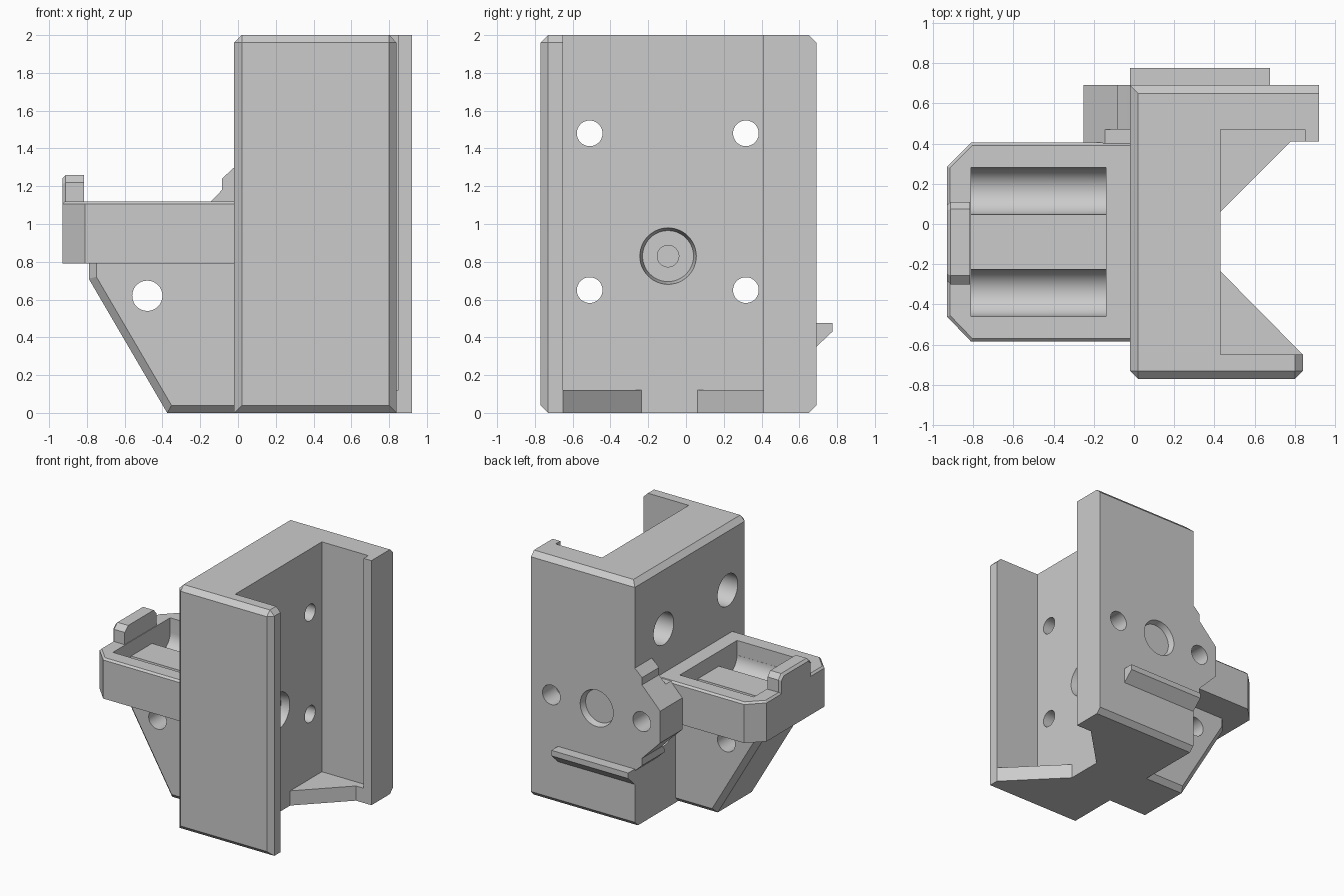
import bpy, bmesh, math
from mathutils import Matrix, Vector

cube = bpy.data.objects.get("Cube")
if cube:
    bpy.data.objects.remove(cube, do_unlink=True)

grey = bpy.data.materials.new("light grey plastic")
grey.use_nodes = True
grey.diffuse_color = (0.6, 0.6, 0.6, 1)
grey.node_tree.nodes["Principled BSDF"].inputs["Base Color"].default_value = (0.6, 0.6, 0.6, 1)


def make(name, bm):
    bmesh.ops.recalc_face_normals(bm, faces=bm.faces)
    mesh = bpy.data.meshes.new(name)
    bm.to_mesh(mesh)
    bm.free()
    mesh.materials.append(grey)
    obj = bpy.data.objects.new(name, mesh)
    bpy.context.collection.objects.link(obj)
    return obj


def prism(name, outline, axis, start, end, bevel=0, rule=None):
    """Extrude an outline along an axis, then chamfer edges picked by rule(mid, direction)."""
    place = {"x": lambda p, q, t: (t, p, q),
             "y": lambda p, q, t: (p, t, q),
             "z": lambda p, q, t: (p, q, t)}[axis]
    bm = bmesh.new()
    face = bm.faces.new([bm.verts.new(place(p, q, start)) for p, q in outline])
    ext = bmesh.ops.extrude_face_region(bm, geom=[face], use_keep_orig=True)
    moved = [v for v in ext["geom"] if isinstance(v, bmesh.types.BMVert)]
    bmesh.ops.translate(bm, verts=moved, vec=place(0, 0, end - start))
    bmesh.ops.recalc_face_normals(bm, faces=bm.faces)
    if bevel:
        edges = [e for e in bm.edges
                 if rule((e.verts[0].co + e.verts[1].co) / 2,
                         (e.verts[1].co - e.verts[0].co).normalized())]
        bmesh.ops.bevel(bm, geom=edges, offset=bevel, offset_type="OFFSET",
                        segments=1, profile=0.5, affect="EDGES")
    return make(name, bm)


def box(name, x, y, z):
    return prism(name, [(x[0], y[0]), (x[1], y[0]), (x[1], y[1]), (x[0], y[1])], "z", *z)


def rod(axis, centre, start, end, r1, r2=None):
    """Cylinder or cone cutter along x or y; centre is the other two coordinates."""
    bm = bmesh.new()
    bmesh.ops.create_cone(bm, cap_ends=True, segments=48, radius1=r1,
                          radius2=r1 if r2 is None else r2, depth=abs(end - start))
    way = Vector((1, 0, 0) if axis == "x" else (0, 1, 0)) * (1 if end > start else -1)
    mid = (start + end) / 2
    pos = (mid, *centre) if axis == "x" else (centre[0], mid, centre[1])
    turn = Vector((0, 0, 1)).rotation_difference(way).to_matrix().to_4x4()
    bmesh.ops.transform(bm, matrix=Matrix.Translation(pos) @ turn, verts=bm.verts)
    return make("cutter", bm)


def cut(targets, cutter):
    for obj in targets:
        mod = obj.modifiers.new("cut", "BOOLEAN")
        mod.operation = "DIFFERENCE"
        mod.solver = "EXACT"
        mod.object = cutter
        bpy.context.view_layer.objects.active = obj
        bpy.ops.object.modifier_apply(modifier=mod.name)
    bpy.data.objects.remove(cutter, do_unlink=True)


def near(a, b):
    return abs(a - b) < 0.002


# Channel-shaped main body, open towards +x
LEFT, FRONT, BACK = -0.02, -0.77, 0.69


def body_edges(m, d):
    if abs(d.z) > 0.9:
        return near(m.y, FRONT)
    if near(m.y, FRONT) or near(m.y, BACK):
        return True
    return m.z > 1.9 and (near(m.x, LEFT) or near(m.x, 0.84))


body = prism("channel_body", [(LEFT, FRONT), (0.84, FRONT), (0.84, -0.65), (0.43, -0.65),
                              (0.43, 0.47), (0.85, 0.47), (0.85, 0.41), (0.92, 0.41),
                              (0.92, BACK), (LEFT, BACK)], "z", 0, 2, 0.04, body_edges)

# Triangular floor corners inside the channel
front_floor = prism("front_floor_corner", [(0.42, -0.66), (0.83, -0.66), (0.84, -0.65),
                                           (0.43, -0.235), (0.42, -0.235)], "z", 0, 0.12)
back_floor = prism("back_floor_corner", [(0.42, 0.06), (0.43, 0.06), (0.78, 0.41), (0.86, 0.41),
                                         (0.86, 0.48), (0.42, 0.48)], "z", 0, 0.12)

# Snap ridge on the back
ridge = prism("back_ridge", [(0.68, 0.34), (0.69, 0.35), (0.775, 0.43), (0.775, 0.475),
                             (0.68, 0.475)], "x", LEFT, 0.675)

# Side boss around a back hole, symmetric in height
half = [(0.0, 0.44), (-0.02, 0.42), (-0.085, 0.36), (-0.085, 0.30), (-0.25, 0.13)]
boss = prism("side_boss", [(x, 0.88 + h) for x, h in half] +
             [(x, 0.88 - h) for x, h in reversed(half)], "y", 0.40, BACK)
cut([boss], box("cutter", (-0.4, 0.1), (0.3, 0.47), (1.118, 1.5)))

# Tray with clipped corners
tray = prism("side_tray", [(0, -0.585), (-0.81, -0.585), (-0.93, -0.46), (-0.93, 0.285),
                           (-0.81, 0.405), (0, 0.405)], "z", 0.79, 1.12, 0.015,
             lambda m, d: m.z > 1.1 and m.x < -0.01)
cut([tray], box("cutter", (-0.81, -0.14), (-0.46, 0.28), (1.0, 1.3)))
for y in (-0.342, 0.163):
    cut([tray], rod("x", (y, 1.0), -0.81, -0.14, 0.117))

# Clip at the tray's outer end
clip = prism("tray_clip", [(-0.30, 1.09), (-0.30, 1.22), (-0.255, 1.26), (0.075, 1.26),
                           (0.11, 1.22), (0.11, 1.09)], "x", -0.93, -0.815, 0.018,
             lambda m, d: near(m.x, -0.93) and m.z > 1.1)

# Sloping bracket below the tray
bracket = prism("tray_bracket", [(0, 0), (-0.375, 0), (-0.79, 0.71), (-0.79, 0.8), (0, 0.8)],
                "y", -0.355, 0.165, 0.04,
                lambda m, d: abs(d.y) < 0.1 and m.z < 0.79 and m.x < -0.03)
cut([bracket], rod("y", (-0.48, 0.62), -0.5, 0.3, 0.08))

# Four counterbored screw holes through the body
for y in (-0.51, 0.317):
    for z in (0.65, 1.48):
        cut([body, boss], rod("x", (y, z), -0.4, 0.2, 0.13))
        cut([body], rod("x", (y, z), 0.1, 0.6, 0.068))

# Round recess inside the channel, with a pilot hole
cut([body], rod("x", (-0.095, 0.83), 0.432, 0.36, 0.15, 0.135))
cut([body], rod("x", (-0.095, 0.83), 0.40, 0.28, 0.057))

# Round recess and two blind holes on the back
cut([body], rod("y", (0.325, 0.88), 0.692, 0.64, 0.15, 0.135))
cut([body], rod("y", (0.735, 0.88), 0.75, 0.52, 0.08))
cut([body, boss], rod("y", (-0.083, 0.88), 0.75, 0.46, 0.08))

# Smooth the round surfaces, keep the flat faces crisp
bpy.ops.object.select_all(action="DESELECT")
for obj in (body, front_floor, back_floor, ridge, boss, tray, clip, bracket):
    obj.select_set(True)
    bpy.context.view_layer.objects.active = obj
bpy.ops.object.shade_smooth_by_angle(angle=math.radians(20))
